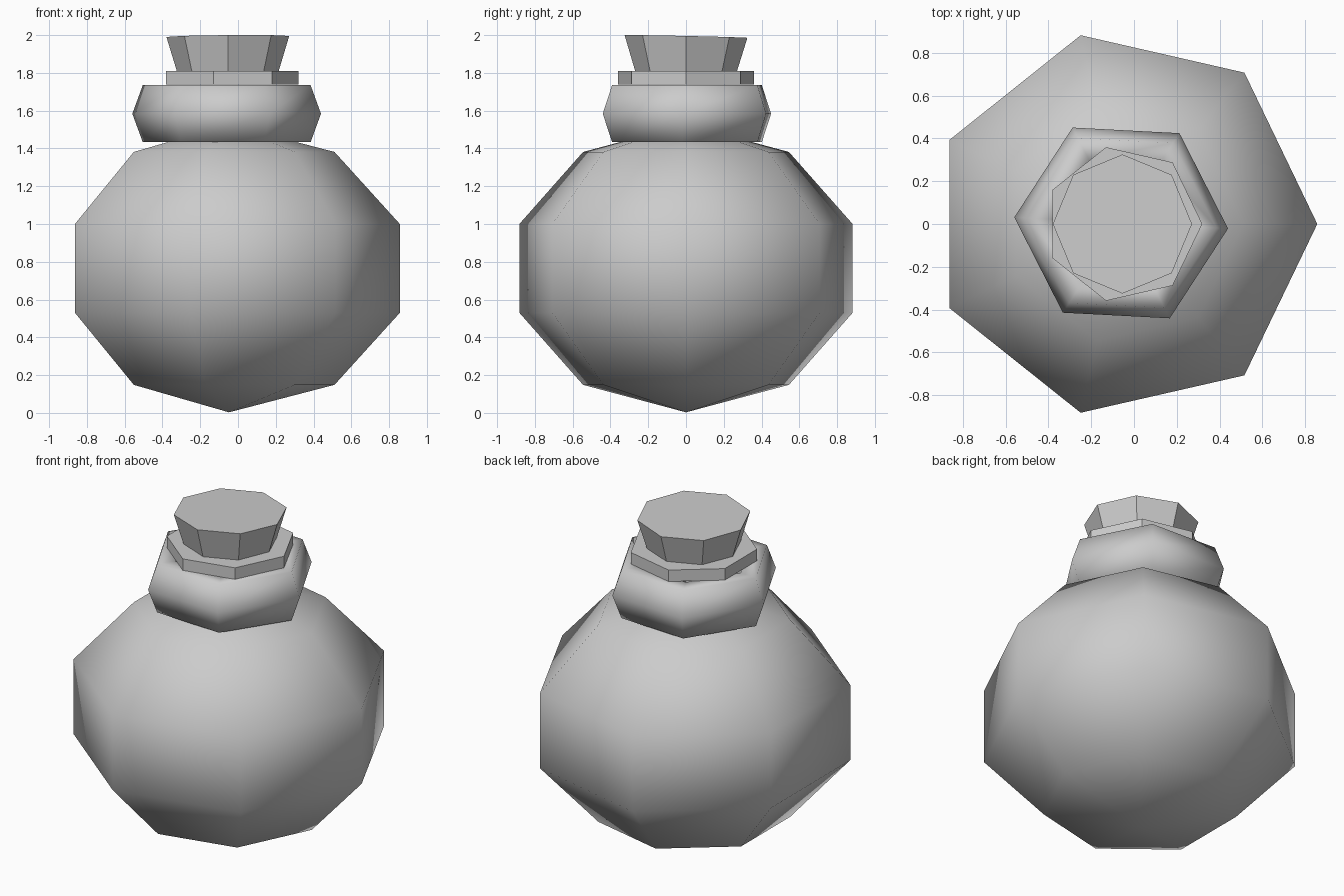
import bpy, bmesh
from math import sin, cos, pi, radians

if "Cube" in bpy.data.objects:
    bpy.data.objects.remove(bpy.data.objects["Cube"])


def make_object(name, bm, smooth):
    bmesh.ops.recalc_face_normals(bm, faces=bm.faces[:])
    mesh = bpy.data.meshes.new(name)
    bm.to_mesh(mesh)
    bm.free()
    for p in mesh.polygons:
        p.use_smooth = smooth
    obj = bpy.data.objects.new(name, mesh)
    bpy.context.collection.objects.link(obj)
    return obj


def lathe(name, profile, sides, centre, turn=0.0, smooth=False, closed=False, poles=None):
    """Rings of (radius, z) joined by quads; ends get caps, poles, or join up."""
    bm = bmesh.new()
    cx, cy = centre
    rings = []
    for r, z in profile:
        rings.append([bm.verts.new((cx + r * cos(turn + 2 * pi * i / sides),
                                    cy + r * sin(turn + 2 * pi * i / sides), z))
                      for i in range(sides)])
    pairs = list(zip(rings, rings[1:]))
    if closed:
        pairs.append((rings[-1], rings[0]))
    for a, b in pairs:
        for i in range(sides):
            j = (i + 1) % sides
            bm.faces.new((a[i], a[j], b[j], b[i]))
    if poles:
        for ring, z in ((rings[0], poles[0]), (rings[-1], poles[1])):
            tip = bm.verts.new((cx, cy, z))
            for i in range(sides):
                bm.faces.new((ring[i], ring[(i + 1) % sides], tip))
    elif not closed:
        bm.faces.new(rings[0])
        bm.faces.new(rings[-1])
    return make_object(name, bm, smooth)


# Round flask body: seven-sided low-poly sphere
R, H = 0.95 * 0.955, 0.762
body_profile = [(0.951 * sin(pi * k / 5), H - H * cos(pi * k / 5) + 0.003) for k in range(1, 5)]
lathe("flask_body", body_profile, 7, (-0.048, 0), smooth=True, poles=(0.003, 2 * H + 0.003))

# Neck collar: six-sided ring with a hexagonal section
collar_profile = [(0.39 + 0.11 * cos(pi * k / 3), 1.584 + 0.174 * sin(pi * k / 3)) for k in range(6)]
lathe("neck_collar", collar_profile, 6, (-0.06, 0.005), turn=radians(-3), smooth=True, closed=True)

# Thin rim on top of the neck
lathe("neck_rim", [(0.368, 1.738), (0.368, 1.81)], 7, (-0.049, 0))

# Tapered stopper with a slightly tilted top
stopper = lathe("stopper", [(0.25, 1.745), (0.325, 1.993)], 8, (-0.054, 0))
for v in stopper.data.vertices:
    if v.co.z > 1.9:
        v.co.z += 0.008 * (v.co.x + 0.054) - 0.022 * v.co.y
